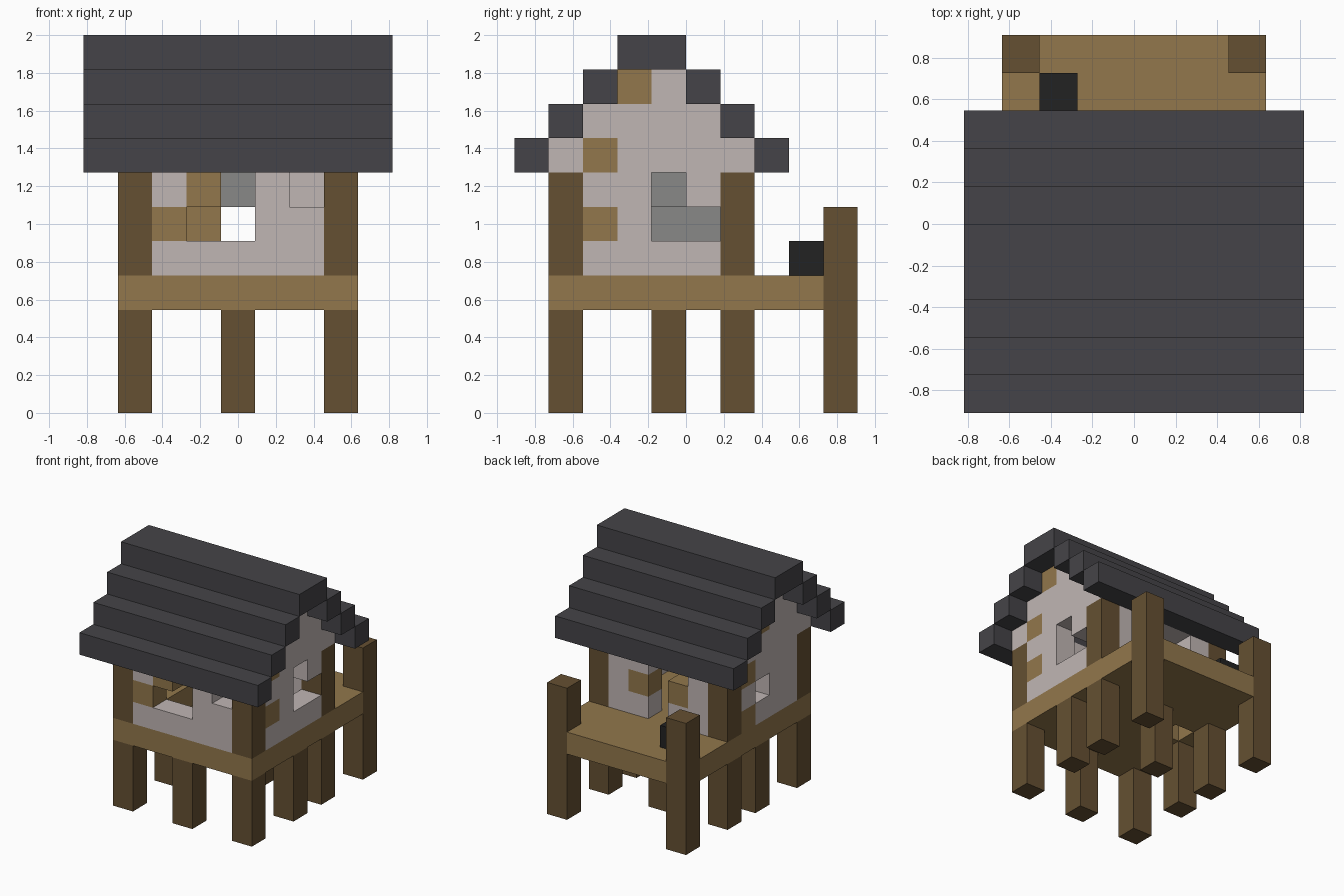
import bpy
import bmesh
from itertools import product
from mathutils import Vector

if "Cube" in bpy.data.objects:
    bpy.data.objects.remove(bpy.data.objects["Cube"], do_unlink=True)

U = 2 / 11  # size of one building block


def material(name, rgb):
    lin = [((c / 255 + 0.055) / 1.055) ** 2.4 for c in rgb]
    mat = bpy.data.materials.new(name)
    mat.use_nodes = True
    mat.diffuse_color = (*lin, 1)
    bsdf = mat.node_tree.nodes["Principled BSDF"]
    bsdf.inputs["Base Color"].default_value = (*lin, 1)
    bsdf.inputs["Roughness"].default_value = 0.9
    return mat


PLASTER = material("pale plaster", (192, 182, 180))
PLANK = material("light plank", (146, 119, 76))
LOG = material("dark log", (101, 80, 50))
SLATE = material("roof slate", (69, 68, 72))
STONE = material("grey stone", (136, 136, 135))
COAL = material("black iron", (34, 34, 34))


def box(xs, ys, zs):
    """All block cells in inclusive ranges; x is counted from the middle."""
    return set(product(*(range(a, b + 1) for a, b in (xs, ys, zs))))


def blocks(name, cells, mat, accents=(), accent_mat=None):
    """Join block cells into one clean skin, with some cells in a second colour."""
    bm = bmesh.new()
    verts = {}

    def vert(p):
        key = tuple(round(2 * c) for c in p)
        if key not in verts:
            verts[key] = bm.verts.new((p.x * U, (p.y - 4.5) * U, (p.z + 0.5) * U))
        return verts[key]

    for cell in cells:
        for axis, sign in product(range(3), (-1, 1)):
            n = Vector((0, 0, 0))
            n[axis] = sign
            if tuple(int(c + d) for c, d in zip(cell, n)) in cells:
                continue
            a = Vector((0, 0, 0))
            a[(axis + 1) % 3] = 1
            b = n.cross(a)
            mid = Vector(cell) + n / 2
            corners = [mid + (s * a + t * b) / 2
                       for s, t in ((-1, -1), (1, -1), (1, 1), (-1, 1))]
            face = bm.faces.new([vert(p) for p in corners])
            face.material_index = int(cell in accents)
    bmesh.ops.dissolve_limit(bm, angle_limit=0.01, verts=bm.verts[:],
                             edges=bm.edges[:], delimit={'MATERIAL'})
    mesh = bpy.data.meshes.new(name)
    bm.to_mesh(mesh)
    bm.free()
    mesh.materials.append(mat)
    if accent_mat:
        mesh.materials.append(accent_mat)
    obj = bpy.data.objects.new(name, mesh)
    bpy.context.collection.objects.link(obj)
    return obj


# Stilts under the floor
for x, y in product((-3, 0, 3), (1, 4, 6)):
    if (x, y) != (0, 4):
        blocks("stilt", box((x, x), (y, y), (0, 2)), LOG)

# Floor deck with a trapdoor opening and cut-outs for the terrace posts
deck = box((-3, 3), (1, 9), (3, 3)) - {(-3, 9, 3), (3, 9, 3), (-2, 5, 3)}
blocks("floor_deck", deck, PLANK)

# Tall terrace posts and house corner posts
for x in (-3, 3):
    blocks("terrace_post", box((x, x), (9, 9), (0, 5)), LOG)
    for y in (1, 6):
        blocks("corner_post", box((x, x), (y, y), (4, 6)), LOG)

# Long walls with window and door openings
front = box((-2, 2), (1, 1), (4, 7))
front -= {(-1, 1, 5), (0, 1, 5), (0, 1, 6), (2, 1, 6)}
blocks("front_wall", front, PLASTER, {(-2, 1, 5), (-1, 1, 6)}, PLANK)

back = box((-2, 2), (6, 6), (4, 7))
back -= {(0, 6, 4), (0, 6, 5), (0, 6, 6), (-1, 6, 6)}
blocks("back_wall", back, PLASTER, {(1, 6, 5), (-1, 6, 5)}, PLANK)


# Stepped gable walls
def gable(x):
    cells = box((x, x), (2, 5), (4, 6))
    for step in range(3):
        cells |= box((x, x), (1 + step, 6 - step), (7 + step, 7 + step))
    return cells


blocks("left_gable", gable(3) - {(3, 4, 5), (3, 4, 6), (3, 5, 5)}, PLASTER,
       {(3, 3, 9), (3, 2, 7), (3, 2, 5)}, PLANK)
blocks("right_gable", gable(-3) - {(-3, 4, 5)}, PLASTER,
       {(-3, 5, 4), (-3, 5, 6), (-3, 4, 8)}, PLANK)

# Stepped roof courses and ridge
for step in range(3):
    for y in (step, 7 - step):
        blocks("roof_course", box((-4, 4), (y, y), (7 + step, 7 + step)), SLATE)
blocks("roof_ridge", box((-4, 4), (3, 4), (10, 10)), SLATE)

# Furnishings
blocks("stone_hearth", box((-2, -2), (4, 5), (5, 5)) | {(-2, 4, 4), (-2, 4, 6)}, STONE)
blocks("hanging_stone", box((0, 0), (4, 4), (6, 6)), STONE)
blocks("bench", box((-2, -2), (2, 3), (4, 4)), PLANK)
blocks("iron_pot", box((-2, -2), (8, 8), (4, 4)), COAL)
